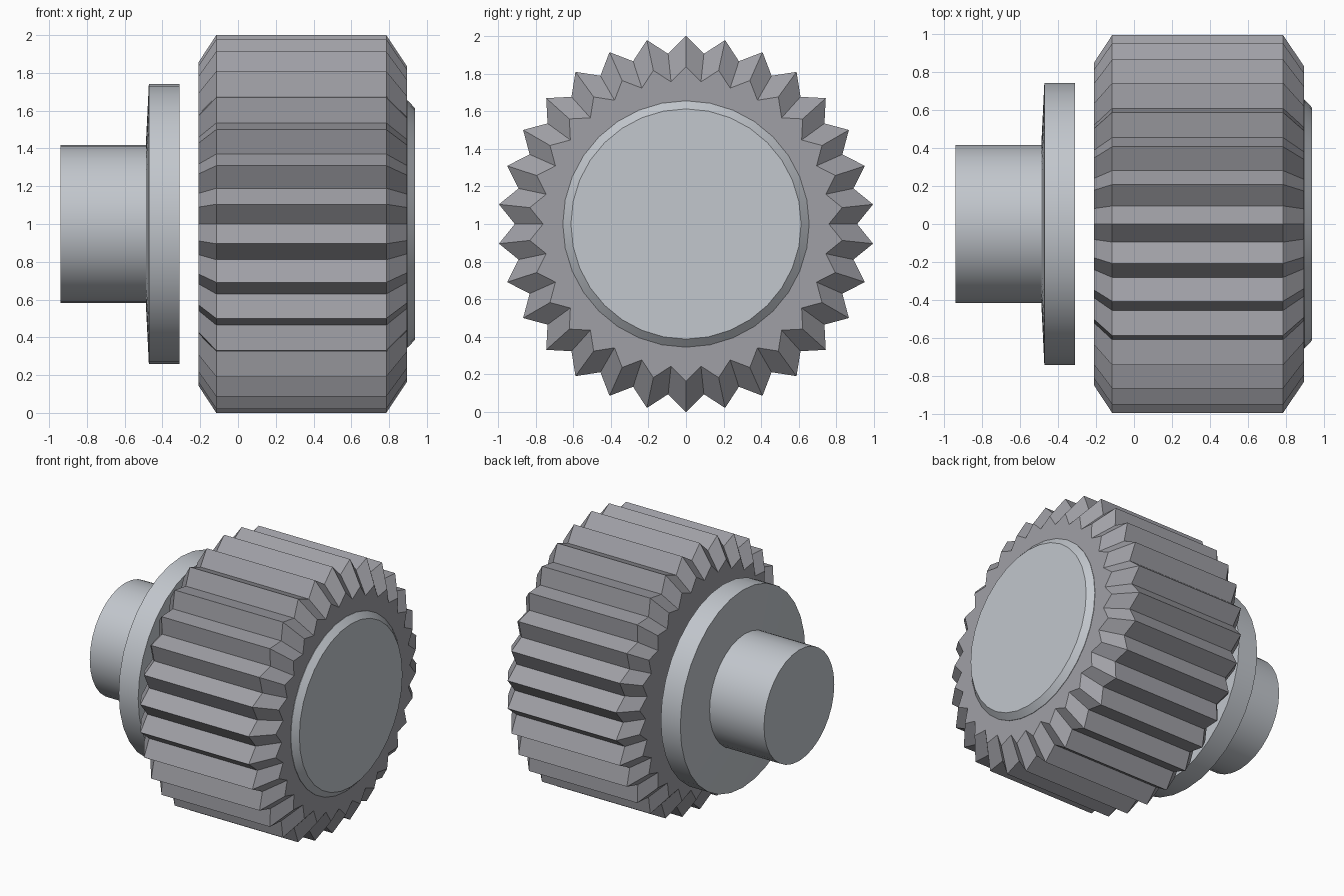
import bpy, bmesh
from math import sin, cos, pi, radians

if "Cube" in bpy.data.objects:
    bpy.data.objects.remove(bpy.data.objects["Cube"], do_unlink=True)

AXIS_Z = 1.0


def material(name, color):
    m = bpy.data.materials.new(name)
    m.use_nodes = True
    m.diffuse_color = (*color, 1)
    m.node_tree.nodes["Principled BSDF"].inputs["Base Color"].default_value = (*color, 1)
    return m


def loft(name, radii, stations, mat, smooth):
    """Stack rings of one cross-section along x; stations are (x, scale)."""
    bm = bmesh.new()
    n = len(radii)
    rings = []
    for x, s in stations:
        rings.append([bm.verts.new((x, s * r * sin(2 * pi * i / n),
                                    AXIS_Z + s * r * cos(2 * pi * i / n)))
                      for i, r in enumerate(radii)])
    for a, b in zip(rings, rings[1:]):
        for i in range(n):
            j = (i + 1) % n
            bm.faces.new((a[i], a[j], b[j], b[i]))
    bm.faces.new(rings[0])
    bm.faces.new(rings[-1])
    bmesh.ops.recalc_face_normals(bm, faces=bm.faces)
    me = bpy.data.meshes.new(name)
    bm.to_mesh(me)
    bm.free()
    me.materials.append(mat)
    ob = bpy.data.objects.new(name, me)
    bpy.context.collection.objects.link(ob)
    if smooth:
        bpy.ops.object.select_all(action="DESELECT")
        ob.select_set(True)
        bpy.context.view_layer.objects.active = ob
        bpy.ops.object.shade_smooth_by_angle(angle=radians(30))
    return ob


gear_grey = material("gear grey", (0.35, 0.35, 0.38))
light_steel = material("light steel", (0.54, 0.57, 0.61))
ROUND = [1.0] * 32

# Toothed wheel with chamfered ends
loft("gear_wheel", [1.0, 0.91] * 30,
     [(-0.21, 0.855), (-0.115, 1), (0.785, 1), (0.895, 0.835)], gear_grey, False)

# Bevelled end cap
loft("end_cap", ROUND, [(0.88, 0.655), (0.898, 0.655), (0.938, 0.612)], light_steel, True)

# Flange with a slightly conical outer face
loft("flange", ROUND, [(-0.488, 0.42), (-0.472, 0.742), (-0.31, 0.742)], light_steel, True)

# Shaft stub
loft("shaft", ROUND, [(-0.94, 0.417), (-0.48, 0.417)], light_steel, True)
